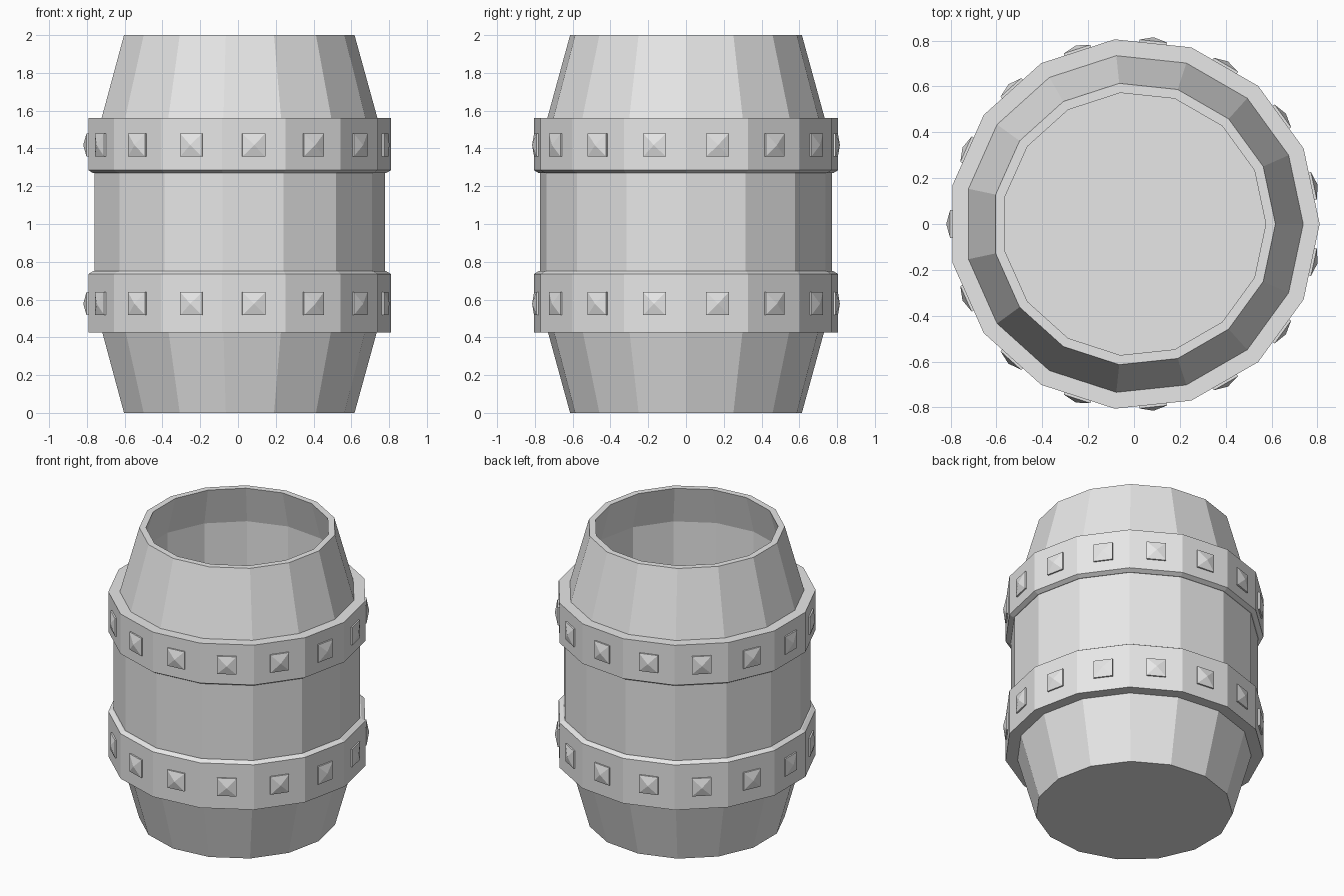
import bpy
import bmesh
from math import cos, sin, pi, radians
from mathutils import Matrix

SIDES = 15

cube = bpy.data.objects.get("Cube")
if cube:
    bpy.data.objects.remove(cube, do_unlink=True)

# Single flat colour
grey = bpy.data.materials.new("light_grey")
grey.use_nodes = True
colour = (0.8, 0.8, 0.8, 1)
grey.diffuse_color = colour
grey.node_tree.nodes["Principled BSDF"].inputs["Base Color"].default_value = colour


def finish(name, bm):
    bmesh.ops.recalc_face_normals(bm, faces=bm.faces)
    mesh = bpy.data.meshes.new(name)
    bm.to_mesh(mesh)
    bm.free()
    mesh.materials.append(grey)
    obj = bpy.data.objects.new(name, mesh)
    bpy.context.collection.objects.link(obj)
    return obj


def lathe(name, profile, closed):
    """Faceted ring of (radius, z) points; open profiles get end caps."""
    bm = bmesh.new()
    rings = [[bm.verts.new((r * cos(2 * pi * i / SIDES), r * sin(2 * pi * i / SIDES), z))
              for i in range(SIDES)] for r, z in profile]
    pairs = list(zip(rings, rings[1:]))
    if closed:
        pairs.append((rings[-1], rings[0]))
    else:
        bm.faces.new(rings[0])
        bm.faces.new(rings[-1])
    for a, b in pairs:
        for i in range(SIDES):
            j = (i + 1) % SIDES
            bm.faces.new((a[i], a[j], b[j], b[i]))
    return finish(name, bm)


def studs(name, z):
    """One low pyramid on a thin base at the middle of every band facet."""
    bm = bmesh.new()
    half, edge, tip = 0.061, 0.01, 0.027
    for i in range(SIDES):
        place = (Matrix.Rotation(2 * pi * (i + 0.5) / SIDES, 4, "Z")
                 @ Matrix.Translation((0.81 * cos(pi / SIDES), 0, z)))
        corners = [(-half, -half), (half, -half), (half, half), (-half, half)]
        low = [bm.verts.new(place @ Matrix.Translation((-0.01, y, h)).translation)
               for y, h in corners]
        top = [bm.verts.new(place @ Matrix.Translation((edge, y, h)).translation)
               for y, h in corners]
        apex = bm.verts.new(place @ Matrix.Translation((tip, 0, 0)).translation)
        bm.faces.new(low)
        for a in range(4):
            b = (a + 1) % 4
            bm.faces.new((low[a], low[b], top[b], top[a]))
            bm.faces.new((top[a], top[b], apex))
    return finish(name, bm)


# Hollow barrel: outside from the base up, over the rim, down to the inner floor
lathe("barrel_body", [(0.617, 0), (0.777, 0.58), (0.777, 1.42), (0.617, 2),
                      (0.575, 2), (0.645, 1.74), (0.645, 0.26), (0.575, 0.05)], False)

# Bands, bevelled on the edge towards the middle
band = [(0.72, 0.425), (0.81, 0.425), (0.81, 0.735), (0.785, 0.75), (0.72, 0.75)]
lathe("lower_band", band, True)
lathe("upper_band", [(r, min(2 - z, 1.56)) if z < 0.5 else (r, 2.02 - z) for r, z in band], True)

# Stud rows
studs("lower_studs", 0.578)
studs("upper_studs", 1.418)
